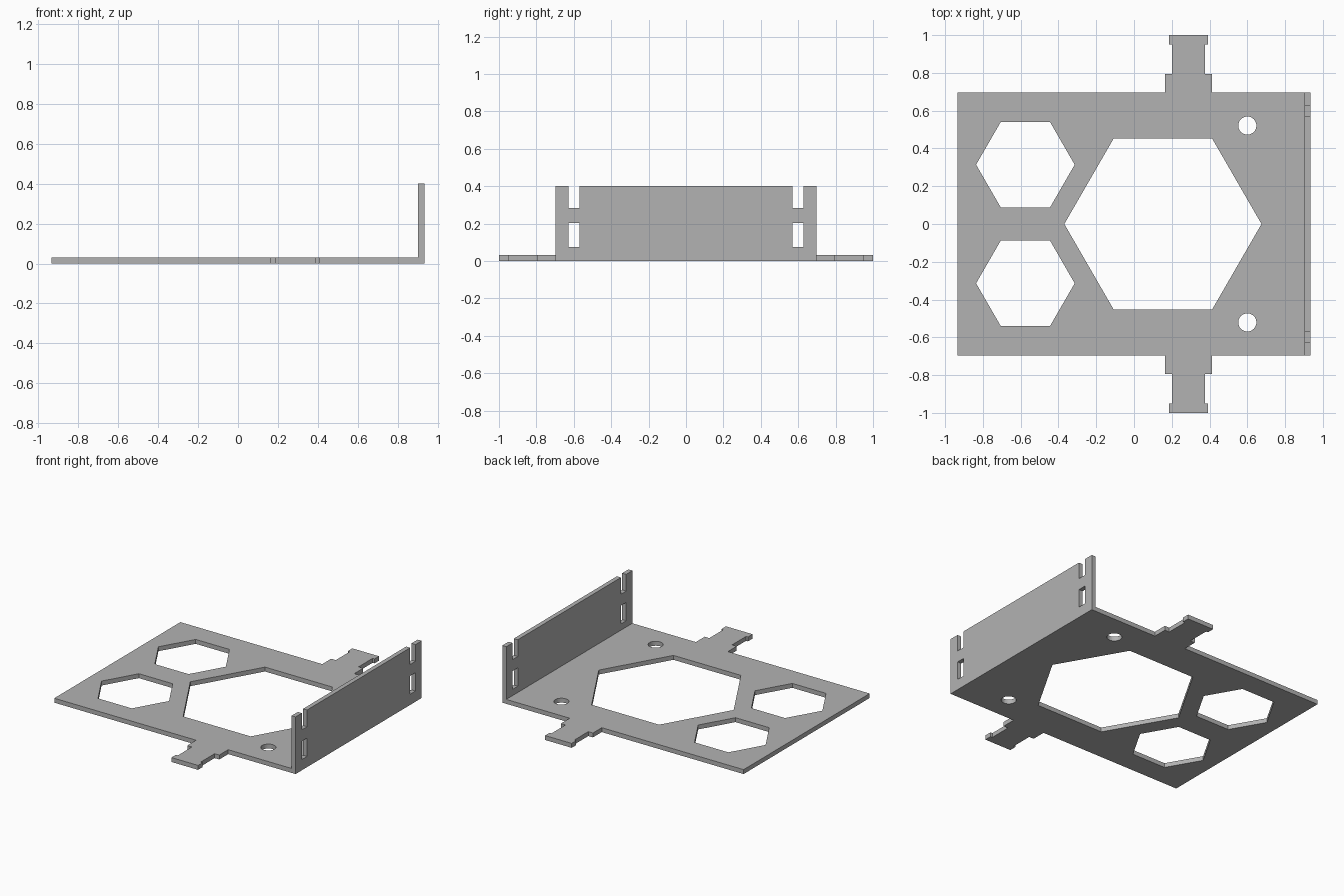
import bpy, bmesh, math
from mathutils import Matrix, Vector

if "Cube" in bpy.data.objects:
    bpy.data.objects.remove(bpy.data.objects["Cube"], do_unlink=True)

THICK = 0.031
HALF_X, HALF_Y, HEIGHT = 0.934, 0.697, 0.4
INNER_X = HALF_X - THICK

GREY = (0.45, 0.45, 0.45, 1)
metal = bpy.data.materials.new("grey metal")
metal.use_nodes = True
metal.diffuse_color = GREY
metal.node_tree.nodes["Principled BSDF"].inputs["Base Color"].default_value = GREY


def polygon(cx, cy, radius, sides):
    steps = [2 * math.pi * i / sides for i in range(sides)]
    return [(cx + radius * math.cos(a), cy + radius * math.sin(a)) for a in steps]


def rectangle(x0, x1, y0, y1):
    return [(x0, y0), (x1, y0), (x1, y1), (x0, y1)]


def sheet(name, loops, matrix):
    """Fill an outline with holes, thicken it and place it."""
    bm = bmesh.new()
    edges = []
    for loop in loops:
        verts = [bm.verts.new((x, y, 0)) for x, y in loop]
        edges += [bm.edges.new((v, verts[i - 1])) for i, v in enumerate(verts)]
    bmesh.ops.triangle_fill(bm, edges=edges, use_beauty=True, normal=Vector((0, 0, 1)))
    top = bmesh.ops.extrude_face_region(bm, geom=bm.faces[:], use_keep_orig=True)
    moved = [g for g in top["geom"] if isinstance(g, bmesh.types.BMVert)]
    bmesh.ops.translate(bm, verts=moved, vec=(0, 0, THICK))
    bmesh.ops.recalc_face_normals(bm, faces=bm.faces[:])
    bm.transform(matrix)
    mesh = bpy.data.meshes.new(name)
    bm.to_mesh(mesh)
    bm.free()
    mesh.materials.append(metal)
    obj = bpy.data.objects.new(name, mesh)
    bpy.context.collection.objects.link(obj)
    return obj


# Base plate: stepped tab on the front and back edges
TAB_X = 0.288
tab_steps = [(0.124, HALF_Y), (0.124, 0.795), (0.088, 0.795),
             (0.088, 0.95), (0.103, 0.95), (0.103, 1.0)]
back_edge = [(TAB_X + w, y) for w, y in tab_steps]
back_edge += [(TAB_X - w, y) for w, y in reversed(tab_steps)]
back_edge = [(INNER_X, HALF_Y)] + back_edge + [(-HALF_X, HALF_Y)]
plate_outline = back_edge + [(x, -y) for x, y in reversed(back_edge)]

# Plate openings: one large hexagon, two small ones and two screw holes
openings = [polygon(0.153, 0, 0.522, 6)]
for side in (-1, 1):
    openings.append(polygon(-0.575, side * 0.314, 0.261, 6))
    openings.append(polygon(0.6, side * 0.521, 0.048, 32))
sheet("base_plate", [plate_outline] + openings, Matrix.Identity(4))

# Upright side wall, drawn as (y, z): open notches above closed slots
SLOT_IN, SLOT_OUT = 0.57, 0.628
half_top = [(HALF_Y, 0), (HALF_Y, HEIGHT), (SLOT_OUT, HEIGHT), (SLOT_OUT, 0.283),
            (SLOT_IN, 0.283), (SLOT_IN, HEIGHT)]
wall_outline = half_top + [(-y, z) for y, z in reversed(half_top)]
slots = [rectangle(SLOT_IN, SLOT_OUT, 0.075, 0.203),
         rectangle(-SLOT_OUT, -SLOT_IN, 0.075, 0.203)]
upright = Matrix(((0, 0, 1, INNER_X), (1, 0, 0, 0), (0, 1, 0, 0), (0, 0, 0, 1)))
sheet("side_wall", [wall_outline] + slots, upright)
